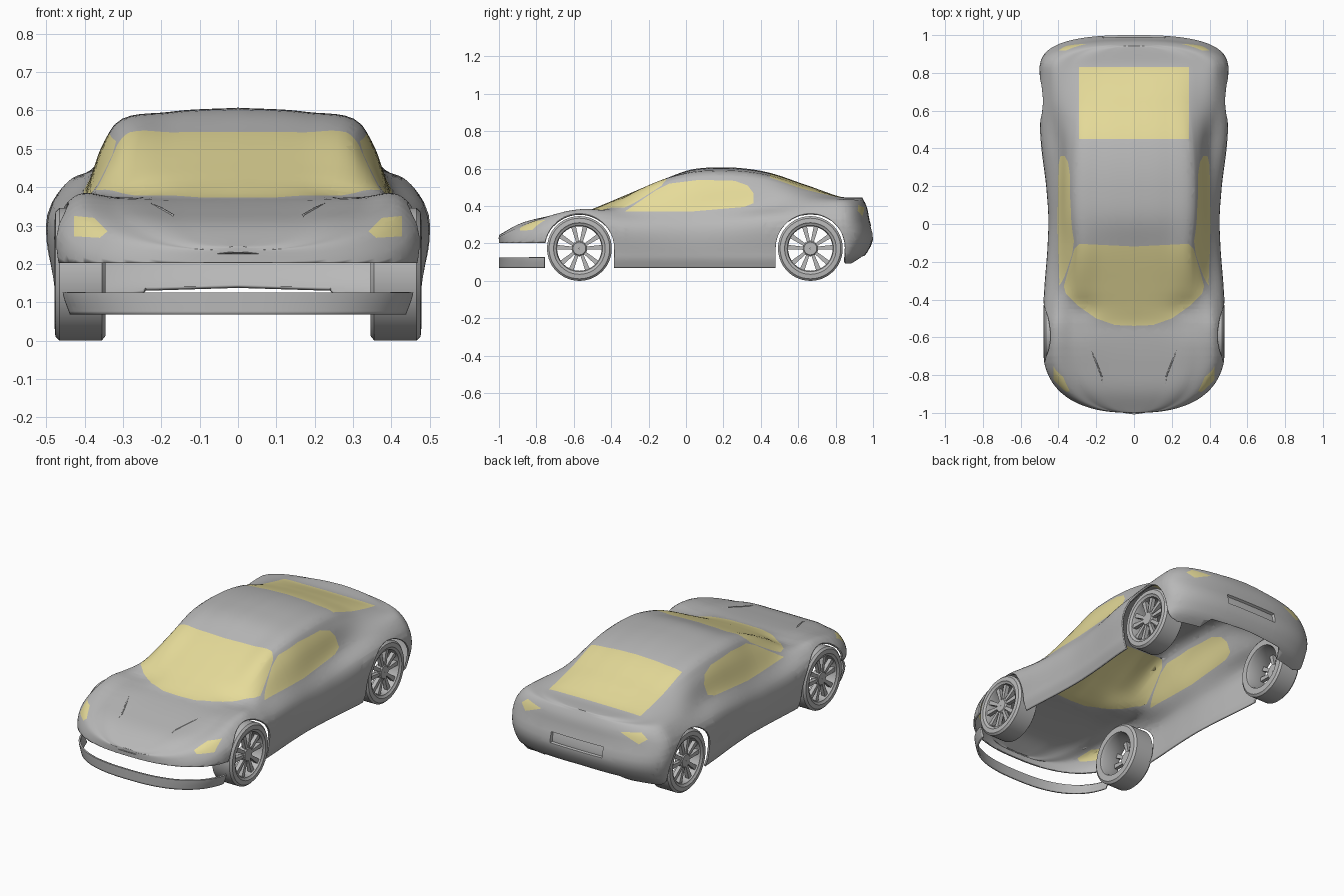
import bpy, bmesh, math
from mathutils import Vector
from mathutils.bvhtree import BVHTree

if "Cube" in bpy.data.objects:
    bpy.data.objects.remove(bpy.data.objects["Cube"])


def material(name, rgb):
    m = bpy.data.materials.new(name)
    m.diffuse_color = (*rgb, 1)
    m.use_nodes = True
    m.node_tree.nodes["Principled BSDF"].inputs["Base Color"].default_value = m.diffuse_color
    return m


GREY = material("body_grey", (0.48, 0.48, 0.48))
GLASS = material("glass_yellow", (0.79, 0.71, 0.32))


def smooth_path(ts, ps, t):
    """Smooth curve through points ps at parameters ts."""
    n = len(ts)
    i = 0
    while i < n - 2 and t > ts[i + 1]:
        i += 1
    h = [ts[k + 1] - ts[k] for k in range(n - 1)]
    d = [(ps[k + 1] - ps[k]) / h[k] for k in range(n - 1)]

    def tangent(k):
        if k == 0:
            return d[0]
        if k == n - 1:
            return d[-1]
        return (d[k - 1] * h[k] + d[k] * h[k - 1]) / (h[k - 1] + h[k])
    u = (t - ts[i]) / h[i]
    return (ps[i] * (2*u**3 - 3*u*u + 1) + tangent(i) * (h[i] * (u**3 - 2*u*u + u))
            + ps[i + 1] * (3*u*u - 2*u**3) + tangent(i + 1) * (h[i] * (u**3 - u*u)))


def finish(bm, name, angle=35):
    for f in bm.faces:
        f.smooth = True
    me = bpy.data.meshes.new(name)
    bm.to_mesh(me)
    bm.free()
    me.set_sharp_from_angle(angle=math.radians(angle))
    me.materials.append(GREY)
    me.materials.append(GLASS)
    ob = bpy.data.objects.new(name, me)
    bpy.context.collection.objects.link(ob)
    mod = ob.modifiers.new("Mirror", 'MIRROR')
    mod.merge_threshold = 0.0005
    return ob


# Body stations: y, top z, roof edge x z, belt x z, side x z
STATIONS = [
    (-1.00, .245, .28, .240, .43, .225, .470, .190),
    (-.90, .300, .28, .298, .43, .268, .470, .220),
    (-.75, .338, .28, .342, .425, .333, .470, .285),
    (-.60, .364, .28, .369, .42, .374, .468, .325),
    (-.54, .372, .28, .372, .42, .380, .467, .330),
    (-.45, .405, .28, .378, .41, .374, .466, .325),
    (-.35, .447, .30, .425, .40, .370, .463, .310),
    (-.11, .547, .30, .532, .40, .375, .450, .290),
    (.02, .593, .315, .557, .40, .380, .447, .285),
    (.18, .607, .32, .565, .40, .388, .455, .300),
    (.43, .582, .31, .545, .405, .400, .477, .340),
    (.65, .510, .29, .485, .43, .415, .485, .355),
    (.83, .452, .29, .447, .43, .425, .485, .360),
    (1.00, .445, .29, .440, .43, .420, .485, .355)]
YS = [s[0] for s in STATIONS]
VALUES = [Vector(s[1:]) for s in STATIONS]

# Rear overhang: how far the tail leans in at each height
TAIL_Z = [.07, .12, .17, .22, .33, .40, .45]
TAIL_DY = [-.14, -.06, -.02, 0, -.02, -.035, -.06]


def section(y, squeeze, steps=6):
    t, xr, zr, xb, zb, xs, zs = smooth_path(YS, VALUES, y)
    pts = [(0, t), (xr * .55, t - (t - zr) * .25), (xr, zr),
           (xr + .25 * (xb - xr) + .008, zr + .25 * (zb - zr)),
           (xb, zb), (xs, zs), (xs, .15), (xs - .004, .12), (xs - .022, .068)]
    pts = [Vector(p) for p in pts]
    ts = [0]
    for a, b in zip(pts, pts[1:]):
        ts.append(ts[-1] + (b - a).length)
    w = min(1, max(0, (y - .75) / .25))
    w = w * w * (3 - 2 * w)
    out = []
    for i in range(len(pts) - 1):
        for k in range(steps + (i == len(pts) - 2)):
            p = smooth_path(ts, pts, ts[i] + (ts[i + 1] - ts[i]) * k / steps)
            dy = smooth_path(TAIL_Z, TAIL_DY, min(.45, max(.07, p.y))) * w
            out.append(Vector((p.x * squeeze, y + dy, p.y)))
    return out


# Rounded ends in plan, even stations between
N = 18
ends = [(math.sin(k * math.pi / 2 / N), max(0, math.cos(k * math.pi / 2 / N))) for k in range(1, N)] + [(1, 0)]
rows = [(-.65 - .35 * s**.8, c**.8) for s, c in reversed(ends)]
rows += [(-.65 + 1.45 * k / 58, 1) for k in range(59)]
rows += [(.80 + .20 * s**.67, c**.77) for s, c in ends]

bm = bmesh.new()
grid = [[bm.verts.new(p) for p in section(y, e)] for y, e in rows]
for r0, r1 in zip(grid, grid[1:]):
    for j in range(len(r0) - 1):
        bm.faces.new((r0[j], r0[j + 1], r1[j + 1], r1[j]))
tree = BVHTree.FromBMesh(bm)


def cut(poly, a, b, where):
    """Cut a convex outline (axes a, b) into the shell; return the faces inside."""
    area = sum(p[0] * q[1] - q[0] * p[1] for p, q in zip(poly, poly[1:] + poly[:1]))
    if area < 0:
        poly = poly[::-1]
    edges = list(zip(poly, poly[1:] + poly[:1]))
    lo = [min(p[k] for p in poly) - .06 for k in (0, 1)]
    hi = [max(p[k] for p in poly) + .06 for k in (0, 1)]

    def near():
        res = []
        for f in bm.faces:
            c = f.calc_center_median()
            if lo[0] < c[a] < hi[0] and lo[1] < c[b] < hi[1] and where(c):
                res.append(f)
        return res
    for p, q in edges:
        co, no = Vector((0, 0, 0)), Vector((0, 0, 0))
        co[a], co[b] = p
        no[a], no[b] = q[1] - p[1], p[0] - q[0]
        fs = near()
        if fs:
            geom = list({v for f in fs for v in f.verts}) + list({e for f in fs for e in f.edges}) + fs
            bmesh.ops.bisect_plane(bm, geom=geom, dist=1e-5, plane_co=co, plane_no=no.normalized())
    inside = []
    for f in near():
        c = f.calc_center_median()
        if all((q[0] - p[0]) * (c[b] - p[1]) - (q[1] - p[1]) * (c[a] - p[0]) > 0 for p, q in edges):
            inside.append(f)
    return inside


def remove(faces):
    if faces:
        bmesh.ops.delete(bm, geom=faces, context='FACES')


def paint(faces):
    for f in faces:
        f.material_index = 1


X, Y, Z = 0, 1, 2
FRONT_Y, REAR_Y = -.57, .665

# Wheel arches, front air gap and rear underside opening
for cy in (FRONT_Y, REAR_Y):
    arc = [(cy + .186 * math.cos(k * math.pi / 22), .174 + .186 * math.sin(k * math.pi / 22)) for k in range(23)]
    remove(cut(arc + [(cy - .186, 0), (cy + .186, 0)], Y, Z, lambda c: c.x > .25))
remove(cut([(-1.1, .125), (-.7, .125), (-.7, .203), (-1.1, .203)], Y, Z, lambda c: True))
remove(cut([(.7, 0), (1.1, 0), (1.1, .10), (.7, .088)], Y, Z, lambda c: True))
remove(cut([(-.02, 0), (.36, 0), (.24, .13), (-.02, .138)], X, Z, lambda c: c.y > .7))

# Windscreen, rear window, side windows
paint(cut([(-.02, -.54), (.1, -.535), (.2, -.50), (.3, -.43), (.36, -.37), (.372, -.33),
           (.315, -.13), (.29, -.105), (-.02, -.12)], X, Y, lambda c: c.z > .3))
paint(cut([(-.02, .45), (.29, .45), (.29, .83), (-.02, .83)], X, Y, lambda c: c.z > .3))
paint(cut([(-.325, .372), (-.16, .485), (-.09, .52), (.07, .54), (.26, .535), (.33, .51),
           (.36, .47), (.36, .415), (.31, .395), (.02, .37)], Y, Z, lambda c: c.x > .25))

# Headlights and tail lights
paint(cut([(.427, .325), (.375, .32), (.34, .285), (.36, .268), (.427, .272)], X, Z, lambda c: c.y < -.6))
paint(cut([(.25, .392), (.36, .405), (.40, .375), (.36, .345)], X, Z, lambda c: c.y > .8))

# Recessed rear plate
plate = cut([(-.02, .235), (.165, .235), (.165, .295), (-.02, .295)], X, Z, lambda c: c.y > .8)
bm.normal_update()
bmesh.ops.inset_region(bm, faces=plate, thickness=.003, depth=-.014, use_boundary=False, use_even_offset=True)
for v in bm.verts:
    if abs(v.co.x) < .001:
        v.co.x = 0

body = finish(bm, "car_body", 30)
shell = body.modifiers.new("Thickness", 'SOLIDIFY')
shell.thickness = .01
shell.offset = -1

# Bonnet crease lines
for side, label in ((1, "right"), (-1, "left")):
    cu = bpy.data.curves.new("bonnet_crease_" + label, 'CURVE')
    cu.dimensions = '3D'
    cu.bevel_depth = .004
    cu.bevel_resolution = 1
    sp = cu.splines.new('POLY')
    path = [(.23, -.66), (.205, -.72), (.185, -.77), (.17, -.81), (.165, -.88)]
    sp.points.add(len(path) - 1)
    for k, (px, py) in enumerate(path):
        hit = tree.ray_cast(Vector((px, py, 1)), Vector((0, 0, -1)))[0]
        sp.points[k].co = (side * px, py, (hit.z if hit else .33) - .001, 1)
        sp.points[k].radius = .3 if k in (0, len(path) - 1) else 1
    cu.materials.append(GREY)
    bpy.context.collection.objects.link(bpy.data.objects.new(cu.name, cu))


def lathe(bm, profile, cy, cz, n=56):
    """Spin a closed (x, radius) profile about the axle."""
    rings = [[bm.verts.new((x, cy + r * math.cos(2 * math.pi * k / n), cz + r * math.sin(2 * math.pi * k / n)))
              for x, r in profile] for k in range(n)]
    m = len(profile)
    for k in range(n):
        a, b = rings[k], rings[(k + 1) % n]
        for j in range(m):
            bm.faces.new((a[j], a[(j + 1) % m], b[(j + 1) % m], b[j]))


def wheels(name, cy):
    cz = .173
    bm = bmesh.new()
    # Tyre with hollow rim, and hub
    lathe(bm, [(.345, .125), (.345, .160), (.355, .173), (.465, .173), (.476, .162), (.478, .138),
               (.472, .132), (.470, .124), (.455, .119), (.360, .119)], cy, cz)
    lathe(bm, [(.425, .002), (.425, .042), (.458, .042), (.466, .034), (.466, .002)], cy, cz, 24)
    # Paired spokes
    for k in range(10):
        ang = math.radians(90 + 72 * (k // 2) + (15 if k % 2 else -15))
        d, s = Vector((0, math.cos(ang), math.sin(ang))), Vector((0, -math.sin(ang), math.cos(ang)))
        c = [bm.verts.new(Vector((x, cy, cz)) + d * r + s * w * sg)
             for r, w in ((.036, .008), (.123, .013)) for x, sg in ((.44, -1), (.44, 1), (.462, 1), (.462, -1))]
        for j in range(4):
            bm.faces.new((c[j], c[(j + 1) % 4], c[4 + (j + 1) % 4], c[4 + j]))
        bm.faces.new(c[3::-1])
        bm.faces.new(c[4:])
    bmesh.ops.recalc_face_normals(bm, faces=bm.faces[:])
    finish(bm, name)


wheels("front_wheels", FRONT_Y)
wheels("rear_wheels", REAR_Y)
